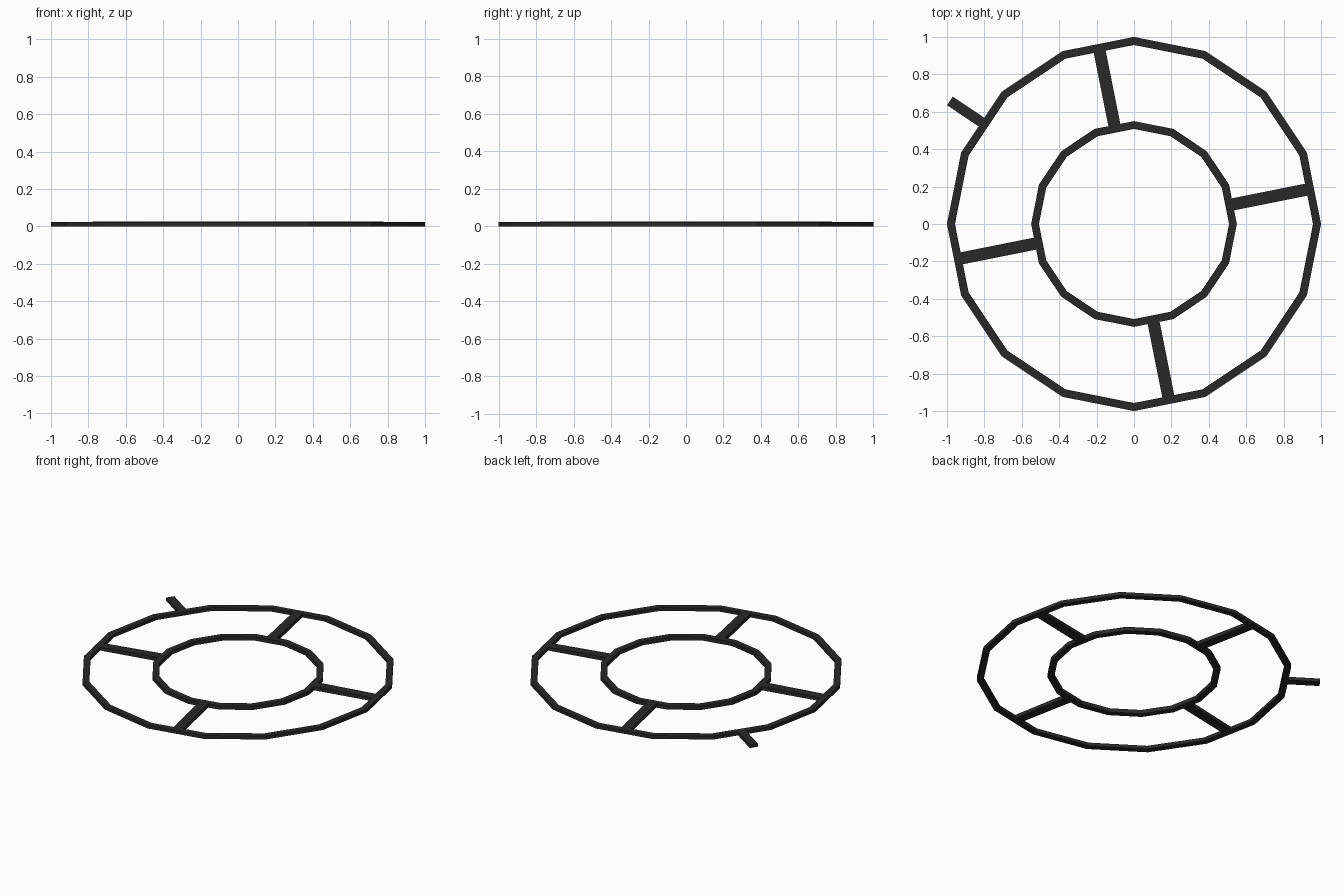
import bpy, bmesh
from math import sin, cos, pi, radians

if "Cube" in bpy.data.objects:
    bpy.data.objects.remove(bpy.data.objects["Cube"])

SIDES = 16
MID = cos(pi / SIDES)          # distance factor to the middle of a ring side

mat = bpy.data.materials.new("dark_grey")
mat.diffuse_color = (0.022, 0.022, 0.022, 1)
mat.use_nodes = True
mat.node_tree.nodes["Principled BSDF"].inputs["Base Color"].default_value = mat.diffuse_color


def finish(name, bm):
    bmesh.ops.recalc_face_normals(bm, faces=bm.faces)
    mesh = bpy.data.meshes.new(name)
    bm.to_mesh(mesh)
    bm.free()
    mesh.materials.append(mat)
    obj = bpy.data.objects.new(name, mesh)
    bpy.context.collection.objects.link(obj)
    return obj


def ring(name, outer, inner, z0, z1):
    """Flat-sided ring with a rectangular cross-section."""
    bm = bmesh.new()
    profile = [(outer, z0), (outer, z1), (inner, z1), (inner, z0)]
    loops = []
    for i in range(SIDES):
        a = 2 * pi * i / SIDES
        loops.append([bm.verts.new((r * cos(a), r * sin(a), z)) for r, z in profile])
    for i in range(SIDES):
        p, q = loops[i], loops[(i + 1) % SIDES]
        for k in range(4):
            m = (k + 1) % 4
            bm.faces.new((p[k], q[k], q[m], p[m]))
    return finish(name, bm)


def bar(name, angle, r0, r1, width, zs0, zs1):
    """Radial bar; zs0 / zs1 are (bottom, top) at its inner / outer end."""
    bm = bmesh.new()
    a = radians(angle)
    ends = []
    for r, (b, t) in ((r0, zs0), (r1, zs1)):
        pts = [(-width / 2, b), (width / 2, b), (width / 2, t), (-width / 2, t)]
        ends.append([bm.verts.new((r * cos(a) - s * sin(a), r * sin(a) + s * cos(a), z))
                     for s, z in pts])
    p, q = ends
    bm.faces.new(p)
    bm.faces.new(q)
    for k in range(4):
        m = (k + 1) % 4
        bm.faces.new((p[k], q[k], q[m], p[m]))
    return finish(name, bm)


# Two concentric rings, the inner one very slightly taller
ring("outer_ring", 1.0, 0.957, 0.0, 0.023)
ring("inner_ring", 0.55, 0.508, 0.0, 0.027)

# Four spokes joining the ring sides
for i in range(4):
    bar(f"spoke_{i + 1}", 11.25 + 90 * i, 0.55 * MID, 0.957 * MID, 0.065,
        (0.0, 0.027), (0.0, 0.023))

# Short prong sticking out of the outer ring
bar("prong", 146.25, 1.0 * MID, 1.184, 0.055, (0.0, 0.023), (0.0, 0.023))
